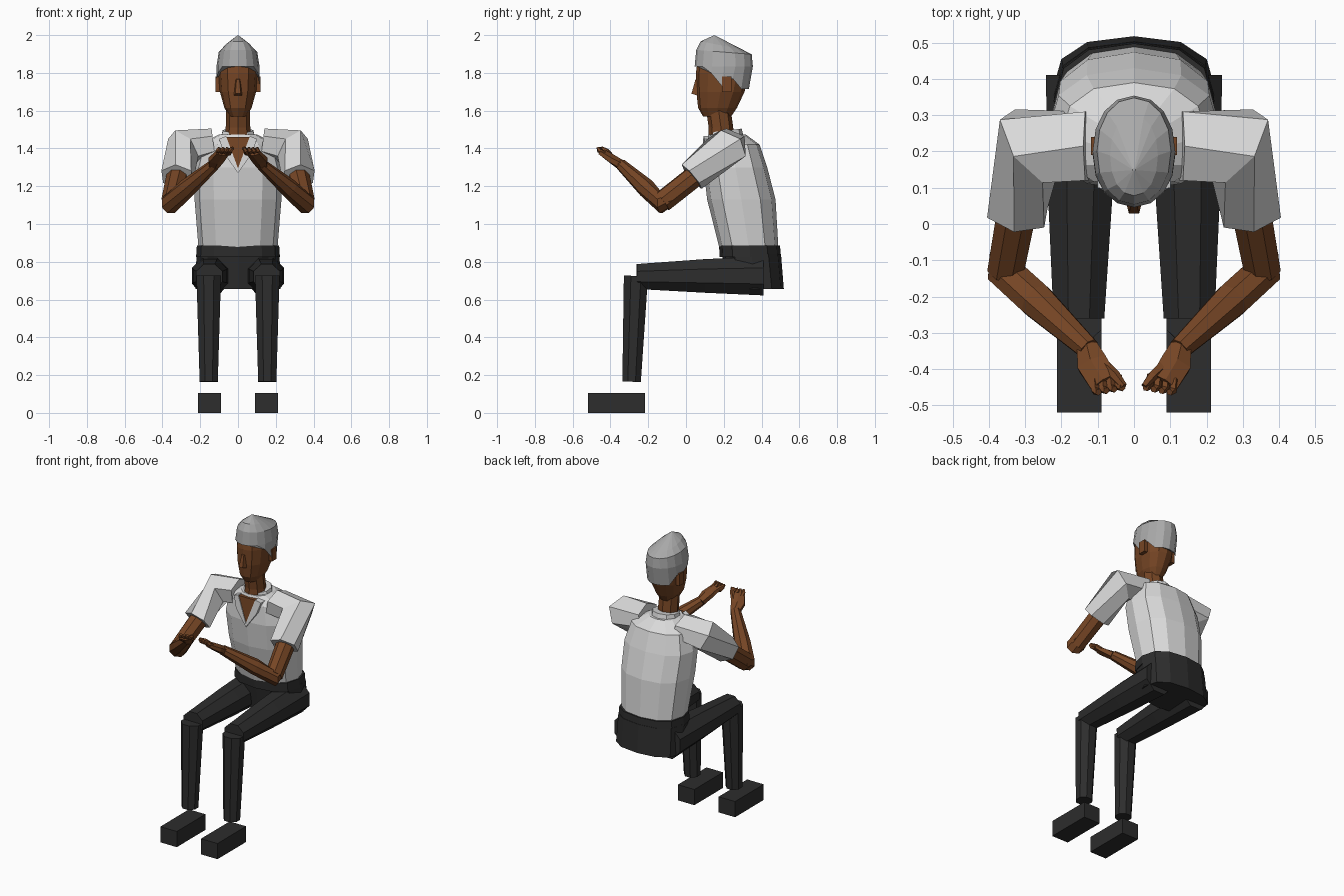
import bpy, bmesh, math
from mathutils import Vector

if "Cube" in bpy.data.objects:
    bpy.data.objects.remove(bpy.data.objects["Cube"])


def material(name, r, g, b):
    m = bpy.data.materials.new(name)
    m.diffuse_color = (r, g, b, 1)
    m.use_nodes = True
    m.node_tree.nodes["Principled BSDF"].inputs["Base Color"].default_value = m.diffuse_color
    return m


SKIN = material("brown skin", .18, .06, .018)
SHIRT = material("light shirt", .70, .70, .70)
HAIR = material("grey hair", .40, .40, .40)
DARK = material("dark cloth", .026, .026, .026)


def finish(name, bm, mat):
    bmesh.ops.recalc_face_normals(bm, faces=bm.faces)
    me = bpy.data.meshes.new(name)
    bm.to_mesh(me)
    bm.free()
    me.materials.append(mat)
    ob = bpy.data.objects.new(name, me)
    bpy.context.collection.objects.link(ob)
    return ob


def skin_rings(name, rings, mat):
    """Join rings of points into a closed shell."""
    bm = bmesh.new()
    vs = [[bm.verts.new(p) for p in ring] for ring in rings]
    n = len(vs[0])
    for a, b in zip(vs, vs[1:]):
        for i in range(n):
            j = (i + 1) % n
            bm.faces.new((a[i], a[j], b[j], b[i]))
    bm.faces.new(vs[0])
    bm.faces.new(vs[-1])
    return finish(name, bm, mat)


def loft(name, rows, mat, n=12, power=1.0, rim=None):
    """Stack of ovals; row = z, half width, front y, back y, slope in y."""
    rings = []
    for k, row in enumerate(rows):
        z, rx, y0, y1 = row[:4]
        slope = row[4] if len(row) > 4 else 0
        yc, ry = (y0 + y1) / 2, (y1 - y0) / 2
        ring = []
        for i in range(n):
            a = 2 * math.pi * i / n
            c, s = math.cos(a), math.sin(a)
            x = rx * math.copysign(abs(s) ** power, s)
            y = yc - ry * math.copysign(abs(c) ** power, c)
            ring.append((x, y, rim(y) if rim and k == 0 else z + slope * (y - yc)))
        rings.append(ring)
    return skin_rings(name, rings, mat)


def tube(name, stations, mat, n=8, side=1):
    """Limb through stations = x, y, z, half width, half height."""
    pts = [Vector((s[0] * side, s[1], s[2])) for s in stations]
    rings = []
    for k, p in enumerate(pts):
        before = (p - pts[k - 1]).normalized() if k else Vector()
        after = (pts[k + 1] - p).normalized() if k + 1 < len(pts) else Vector()
        t = (before + after).normalized()
        up = Vector((0, 1, 0)) if abs(t.z) > .95 else Vector((0, 0, 1))
        u = t.cross(up).normalized()
        v = u.cross(t)
        w, h = stations[k][3:5]
        f = 1 / math.cos(math.pi / n)
        angles = [2 * math.pi * (i + .5) / n for i in range(n)]
        rings.append([p + u * (w * f * math.cos(a)) + v * (h * f * math.sin(a)) for a in angles])
    return skin_rings(name, rings, mat)


def plate(name, pts, depth, mat):
    """Flat outline pushed back along y."""
    return skin_rings(name, [pts, [(x, y + depth, z) for x, y, z in pts]], mat)


def box(name, x, y, z, mat):
    bm = bmesh.new()
    bmesh.ops.create_cube(bm, size=1)
    for v in bm.verts:
        v.co = [lo + (hi - lo) * (c + .5) for c, (lo, hi) in zip(v.co, (x, y, z))]
    return finish(name, bm, mat)


# Torso and collar
loft("shirt_body", [(.86, .208, .18, .49), (1.13, .23, .112, .474),
                    (1.30, .235, .092, .43), (1.42, .20, .10, .39),
                    (1.475, .10, .118, .315)], SHIRT, 12, .85)
loft("collar", [(1.44, .10, .112, .31), (1.495, .085, .13, .295, .12)], SHIRT, 10)
plate("open_neck", [(-.065, .097, 1.46), (.065, .097, 1.46), (0, .086, 1.29)], .06, SKIN)

# Trousers: waistband and seat
loft("waistband", [(.825, .222, .178, .502), (.885, .218, .175, .498)], DARK, 12, .8)
loft("seat", [(.655, .225, .22, .518), (.84, .22, .19, .503)], DARK, 12, .8)

# Head and neck
loft("neck", [(1.43, .068, .115, .255), (1.51, .065, .12, .25), (1.62, .062, .105, .235)], SKIN, 8)
loft("head", [(1.57, .045, .09, .24), (1.615, .072, .064, .27), (1.70, .096, .055, .31),
              (1.80, .104, .052, .335), (1.88, .096, .065, .33)], SKIN, 12, .9)
skin_rings("nose", [[(-.022, .06, 1.68), (.022, .06, 1.68), (.014, .029, 1.69), (-.014, .029, 1.69)],
                    [(-.012, .06, 1.77), (.012, .06, 1.77), (.008, .05, 1.765), (-.008, .05, 1.765)]], SKIN)


# Hair with a rim that is high over the face and low behind
def hairline(y):
    if y < .09:
        return 1.835
    if y < .14:
        return 1.80
    if y < .19:
        return 1.73
    if y < .25:
        return 1.77
    return 1.715


loft("hair", [(1.76, .114, .047, .333), (1.835, .114, .046, .354),
              (1.91, .102, .054, .348, -.08), (1.945, .066, .078, .30, -.2),
              (1.998, .004, .146, .154)], HAIR, 16, .95, hairline)

for side, tag in ((1, "right"), (-1, "left")):
    def mx(pts):
        return [(x * side, y, z) for x, y, z in pts]

    # Shirt lapel and ear
    plate(tag + "_lapel", mx([(.063, .092, 1.465), (.10, .10, 1.45), (.075, .086, 1.375),
                              (0, .082, 1.27), (0, .082, 1.295)]), .05, SHIRT)
    box(tag + "_ear", sorted((.095 * side, .119 * side)), (.19, .24), (1.70, 1.78), SKIN)

    # Arm
    tube(tag + "_sleeve", [(.13, .215, 1.425, .095, .07), (.29, .215, 1.405, .105, .09),
                           (.322, .03, 1.25, .08, .072)], SHIRT, 6, side)
    tube(tag + "_upper_arm", [(.315, .08, 1.28, .055, .055), (.353, -.125, 1.118, .05, .055)],
         SKIN, 8, side)
    tube(tag + "_forearm", [(.353, -.09, 1.14, .045, .045), (.355, -.132, 1.11, .052, .052),
                            (.27, -.21, 1.19, .048, .046), (.125, -.345, 1.315, .03, .028)],
         SKIN, 8, side)

    # Hand with curled fingers and thumb
    tube(tag + "_palm", [(.128, -.34, 1.31, .028, .024), (.115, -.385, 1.34, .042, .022),
                         (.082, -.438, 1.378, .04, .016)], SKIN, 6, side)
    for i in range(4):
        x, y = .112 - .022 * i, -.442 + .004 * i
        tube(f"{tag}_finger_{i + 1}", [(x, y + .012, 1.372, .01, .01), (x - .006, y - .018, 1.388, .01, .01),
                                       (x - .014, y - .022, 1.404, .008, .008)], SKIN, 5, side)
    tube(tag + "_thumb", [(.088, -.385, 1.345, .014, .013), (.052, -.418, 1.385, .012, .011),
                          (.028, -.448, 1.402, .008, .008)], SKIN, 5, side)

    # Leg and shoe
    tube(tag + "_thigh", [(.145, .41, .725, .098, .103), (.148, .10, .725, .09, .089),
                          (.152, -.26, .722, .07, .066)], DARK, 8, side)
    tube(tag + "_shin", [(.155, -.265, .725, .065, .064), (.155, -.288, .165, .048, .049)],
         DARK, 8, side)
    box(tag + "_shoe", sorted((.09 * side, .212 * side)), (-.52, -.217), (0, .105), DARK)
